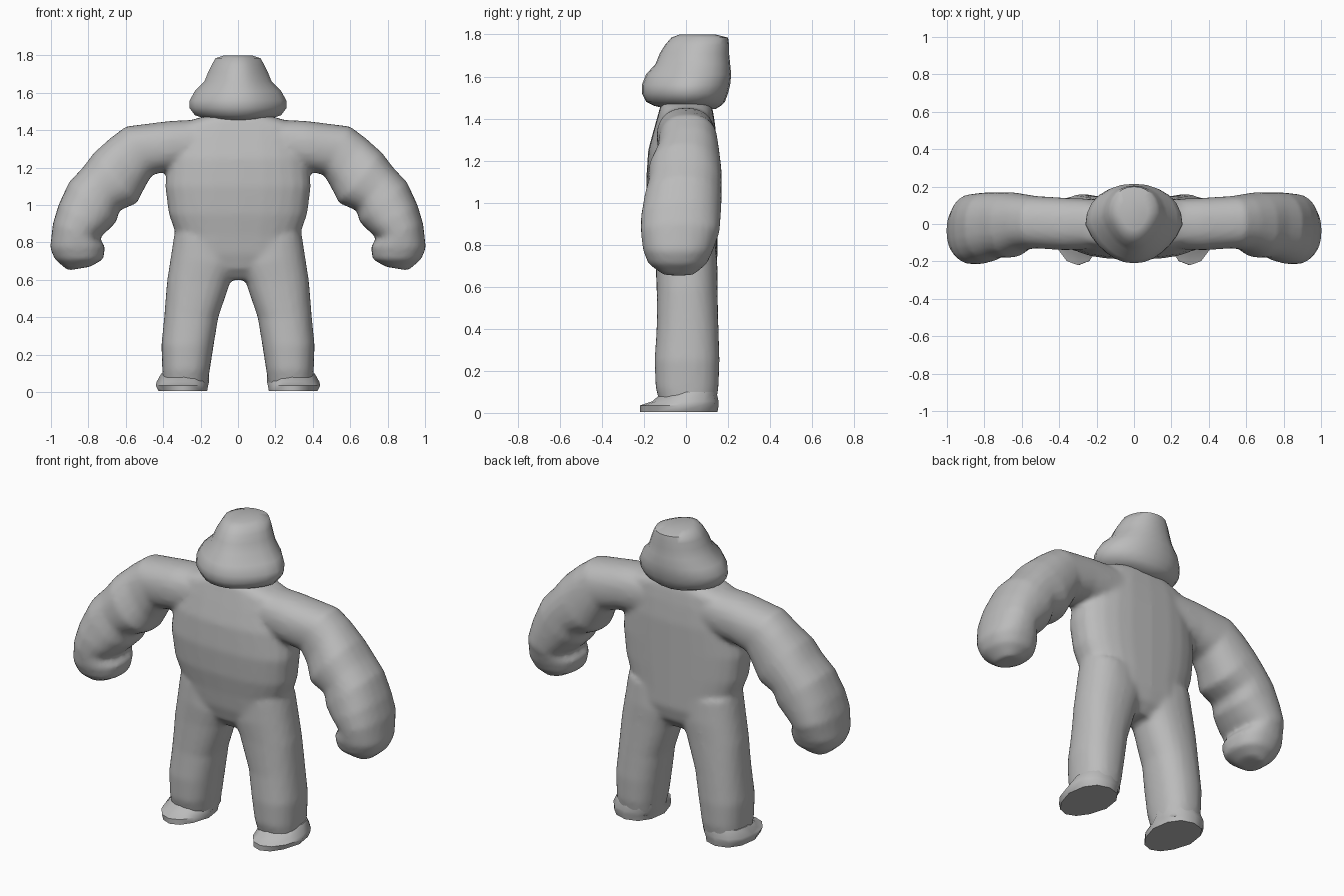
import bpy, bmesh, math
from mathutils import Vector

grey = bpy.data.materials.new("plain grey")
grey.diffuse_color = (0.5, 0.5, 0.5, 1)


def loft(bm, sections, n=24, power=2.3, taper=0.0, side=1):
    """Skin rings; each spans (xa, za)-(xb, zb) across and y0..y1 in depth."""
    rings = []
    for xa, za, xb, zb, y0, y1 in sections:
        a, b = Vector((xa, 0, za)), Vector((xb, 0, zb))
        mid, half = (a + b) / 2, (a - b) / 2
        ring = []
        for i in range(n):
            t = 2 * math.pi * i / n
            c, s = math.cos(t), math.sin(t)
            c = math.copysign(abs(c) ** (2 / power), c)
            s = math.copysign(abs(s) ** (2 / power), s)
            c *= 1 + taper * min(s, 0)          # narrower toward the front
            p = mid + half * c
            p.y = (y0 + y1) / 2 + s * (y1 - y0) / 2
            p.x *= side
            ring.append(bm.verts.new(p))
        rings.append(ring)
    for r, q in zip(rings, rings[1:]):
        for i in range(n):
            bm.faces.new((r[i], r[(i + 1) % n], q[(i + 1) % n], q[i]))
    bm.faces.new(rings[0])
    bm.faces.new(rings[-1])


def finish(name, bm, angle):
    bmesh.ops.recalc_face_normals(bm, faces=bm.faces)
    me = bpy.data.meshes.new(name)
    bm.to_mesh(me)
    bm.free()
    me.materials.append(grey)
    ob = bpy.data.objects.new(name, me)
    bpy.context.collection.objects.link(ob)
    bpy.ops.object.select_all(action='DESELECT')
    ob.select_set(True)
    bpy.context.view_layer.objects.active = ob
    bpy.ops.object.shade_smooth_by_angle(angle=math.radians(angle))
    return ob


def upright(rows):
    """Centred rings from (z, half width, y0, y1)."""
    return [(w, z, -w, z, y0, y1) for z, w, y0, y1 in rows]


# Body: torso, arms and legs fused into one skin
bm = bmesh.new()
loft(bm, upright([
    (0.60, 0.10, -0.07, 0.08), (0.66, 0.28, -0.12, 0.13),
    (0.74, 0.345, -0.145, 0.15), (0.84, 0.33, -0.16, 0.15),
    (0.95, 0.37, -0.18, 0.15), (1.10, 0.39, -0.19, 0.15),
    (1.25, 0.375, -0.18, 0.15), (1.36, 0.36, -0.15, 0.14),
    (1.43, 0.32, -0.13, 0.13), (1.47, 0.20, -0.12, 0.12)]), power=2.6)
arm = [
    (0.15, 1.46, 0.15, 1.20, -0.13, 0.13), (0.36, 1.45, 0.38, 1.18, -0.14, 0.14),
    (0.60, 1.42, 0.46, 1.16, -0.13, 0.15), (0.68, 1.36, 0.50, 1.09, -0.14, 0.16),
    (0.77, 1.28, 0.54, 1.01, -0.18, 0.17), (0.83, 1.20, 0.635, 0.97, -0.18, 0.17),
    (0.905, 1.12, 0.65, 0.91, -0.20, 0.17), (0.96, 1.00, 0.70, 0.86, -0.215, 0.165),
    (0.99, 0.90, 0.745, 0.82, -0.215, 0.16), (1.005, 0.77, 0.71, 0.78, -0.205, 0.13),
    (0.98, 0.71, 0.72, 0.71, -0.18, 0.10), (0.91, 0.65, 0.79, 0.67, -0.11, 0.04)]
leg = [
    (0.34, 0.85, 0.02, 0.80, -0.14, 0.14), (0.36, 0.72, 0.00, 0.68, -0.145, 0.15),
    (0.38, 0.59, 0.04, 0.59, -0.14, 0.15), (0.395, 0.40, 0.105, 0.40, -0.14, 0.155),
    (0.41, 0.25, 0.13, 0.25, -0.15, 0.16), (0.405, 0.12, 0.15, 0.12, -0.145, 0.155),
    (0.40, 0.03, 0.165, 0.03, -0.12, 0.14)]
for side in (1, -1):
    loft(bm, arm, side=side)
    loft(bm, leg, side=side)
body = finish("body", bm, 180)
skin = body.modifiers.new("fuse", 'REMESH')
skin.mode, skin.voxel_size, skin.use_smooth_shade = 'VOXEL', 0.015, True
soft = body.modifiers.new("soften", 'SMOOTH')
soft.factor, soft.iterations = 0.5, 5

# Feet: flat slabs with a blunt point at the toe
for side, name in ((1, "left_foot"), (-1, "right_foot")):
    bm = bmesh.new()
    loft(bm, [(0.425, 0.005, 0.165, 0.005, -0.22, 0.15),
              (0.44, 0.035, 0.160, 0.035, -0.22, 0.155),
              (0.435, 0.055, 0.155, 0.055, -0.16, 0.155),
              (0.41, 0.10, 0.155, 0.10, -0.11, 0.145)],
         n=12, taper=0.25, side=side)
    finish(name, bm, 50)

# Neck
bm = bmesh.new()
loft(bm, upright([(1.40, 0.17, -0.13, 0.12), (1.50, 0.15, -0.11, 0.11)]))
finish("neck", bm, 50)

# Head: wide jaw, drawn in to a crown that narrows toward the brow
bm = bmesh.new()
loft(bm, upright([
    (1.445, 0.08, -0.08, 0.14), (1.46, 0.17, -0.15, 0.165),
    (1.48, 0.23, -0.19, 0.185), (1.52, 0.26, -0.21, 0.20),
    (1.56, 0.258, -0.21, 0.21), (1.61, 0.23, -0.19, 0.215)]) + upright([
    (1.66, 0.18, -0.145, 0.21), (1.71, 0.16, -0.125, 0.205),
    (1.75, 0.14, -0.10, 0.205), (1.785, 0.12, -0.07, 0.20),
    (1.80, 0.075, -0.03, 0.14)]), power=2.2, taper=0.3)
finish("head", bm, 60)
